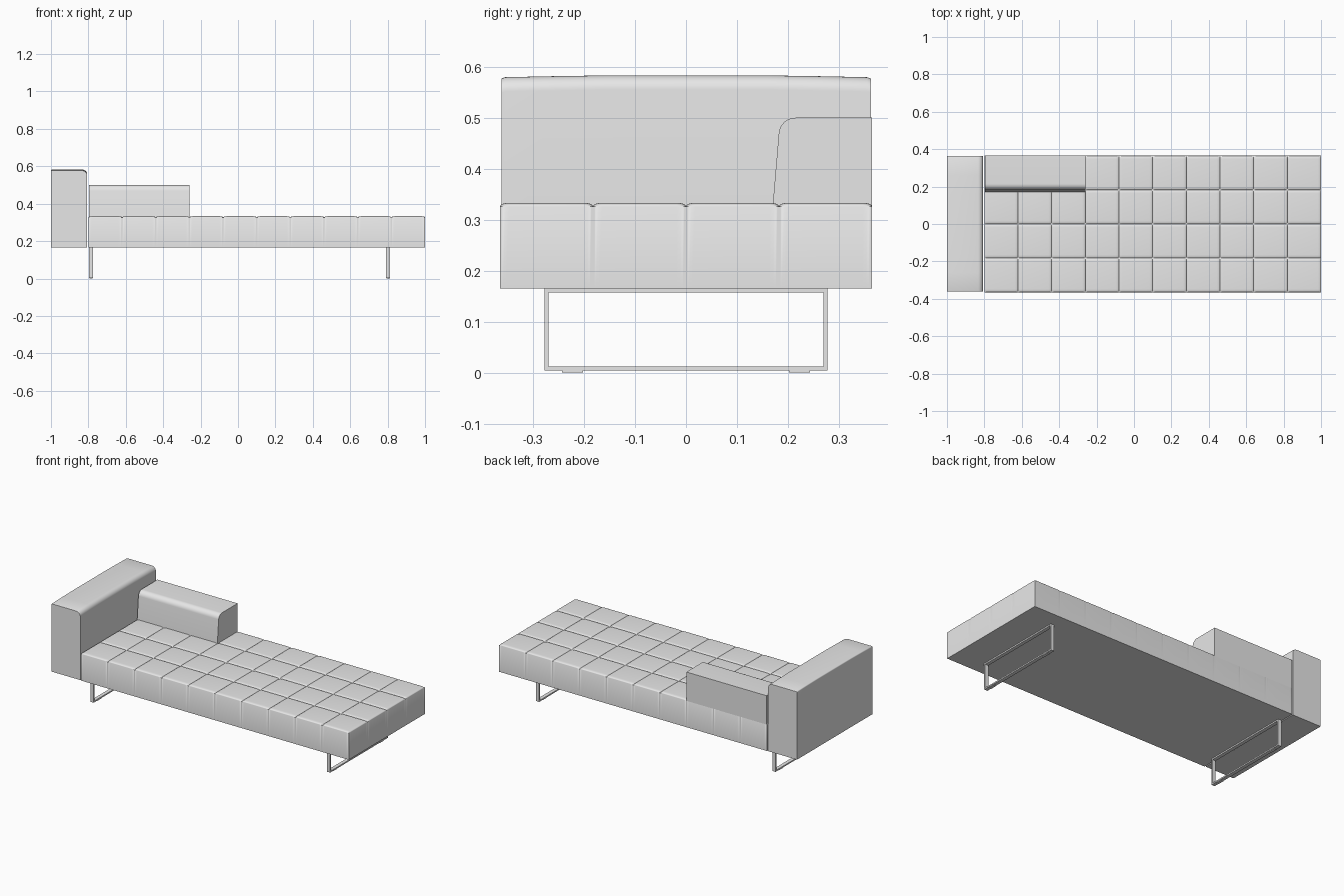
import bpy, bmesh, math

if "Cube" in bpy.data.objects:
    bpy.data.objects.remove(bpy.data.objects["Cube"])

grey = bpy.data.materials.new("grey_upholstery")
grey.diffuse_color = (0.8, 0.8, 0.8, 1)
grey.use_nodes = True
grey.node_tree.nodes["Principled BSDF"].inputs["Base Color"].default_value = grey.diffuse_color


def finish(name, bm, angle=35):
    bmesh.ops.recalc_face_normals(bm, faces=bm.faces)
    me = bpy.data.meshes.new(name)
    bm.to_mesh(me)
    bm.free()
    me.materials.append(grey)
    ob = bpy.data.objects.new(name, me)
    bpy.context.collection.objects.link(ob)
    bpy.ops.object.select_all(action='DESELECT')
    ob.select_set(True)
    bpy.context.view_layer.objects.active = ob
    bpy.ops.object.shade_smooth_by_angle(angle=math.radians(angle))
    return ob


def loft(name, sections):
    """Skin a list of equal-length closed rings and cap both ends."""
    bm = bmesh.new()
    rings = [[bm.verts.new(p) for p in s] for s in sections]
    n = len(rings[0])
    for a, b in zip(rings, rings[1:]):
        for i in range(n):
            j = (i + 1) % n
            bm.faces.new((a[i], a[j], b[j], b[i]))
    bm.faces.new(rings[0])
    bm.faces.new(rings[-1])
    return finish(name, bm)


def arc(cx, cz, r, a0, a1, n=8):
    return [(cx + r * math.cos(math.radians(a0 + (a1 - a0) * i / n)),
             cz + r * math.sin(math.radians(a0 + (a1 - a0) * i / n))) for i in range(n + 1)]


def add_box(bm, x0, x1, y0, y1, z0, z1):
    vs = bmesh.ops.create_cube(bm, size=1)["verts"]
    for v in vs:
        v.co = ((x0 + x1) / 2 + v.co.x * (x1 - x0),
                (y0 + y1) / 2 + v.co.y * (y1 - y0),
                (z0 + z1) / 2 + v.co.z * (z1 - z0))


# Seat: one block whose top is a 10 x 4 grid of soft square pads
X0, X1, Y0, Y1, TOP, BOTTOM = -0.80, 1.0, -0.365, 0.365, 0.333, 0.165
R, DEPTH = 0.018, 0.007
INSETS = (0, 0.001, 0.003, 0.006, 0.011, R)


def stations(lo, hi, cells):
    w = (hi - lo) / cells
    out = []
    for c in range(cells):
        a = lo + c * w
        out += [(a + d, d) for d in INSETS]
        out += [(a + w - d, d) for d in reversed(INSETS[1:])]
    return out + [(hi, 0)]


def drop(d):
    return DEPTH * (1 - math.sqrt(max(0, 1 - (1 - d / R) ** 2)))


bm = bmesh.new()
xs, ys = stations(X0, X1, 10), stations(Y0, Y1, 4)
grid = [[bm.verts.new((x, y, TOP - min(DEPTH, drop(dx) + drop(dy)))) for y, dy in ys]
        for x, dx in xs]
for i in range(len(xs) - 1):
    for j in range(len(ys) - 1):
        bm.faces.new((grid[i][j], grid[i + 1][j], grid[i + 1][j + 1], grid[i][j + 1]))
rim = [e for e in bm.edges if e.is_boundary]
skirt = bmesh.ops.extrude_edge_only(bm, edges=rim)["geom"]
for v in skirt:
    if isinstance(v, bmesh.types.BMVert):
        v.co.z = BOTTOM
bmesh.ops.holes_fill(bm, edges=[e for e in bm.edges if e.is_boundary], sides=0)
finish("tufted_seat", bm, 60)

# Tall end rest: rounded inner top edge, top slightly crowned across its width
profile = [(-1.0, BOTTOM), (-0.806, BOTTOM)] + arc(-0.834, 0.555, 0.028, 0, 90) + \
          arc(-0.994, 0.577, 0.006, 90, 180, 3)
loft("end_rest", [[(x, y, z - (dip if z > 0.5 else 0)) for x, z in profile]
                  for y, dip in ((-0.362, 0.006), (-0.355, 0.0035), (-0.26, 0.0015), (-0.16, 0),
                                 (0.16, 0), (0.26, 0.0015), (0.355, 0.0035), (0.363, 0.006))])

# Low back bolster: sloped front with a rounded top edge
profile = [(0.365, 0.325), (0.365, 0.5)] + arc(0.215, 0.467, 0.033, 90, 175) + [(0.17, 0.325)]
loft("back_bolster", [[(x, y, z) for y, z in profile] for x in (-0.797, -0.258)])

# Two flat-bar sled legs with small floor pads
for name, x in (("left_sled_leg", -0.786), ("right_sled_leg", 0.803)):
    h, t, w = 0.011, 0.008, 0.278
    bm = bmesh.new()
    add_box(bm, x - h, x + h, -w, w, 0.004, 0.004 + t)
    add_box(bm, x - h, x + h, -w, w, BOTTOM - t, BOTTOM)
    for s in (-1, 1):
        add_box(bm, x - h, x + h, s * w, s * (w - t), 0.004 + t, BOTTOM - t)
        add_box(bm, x - h * 0.8, x + h * 0.8, s * 0.202, s * 0.243, 0, 0.004)
    finish(name, bm)
